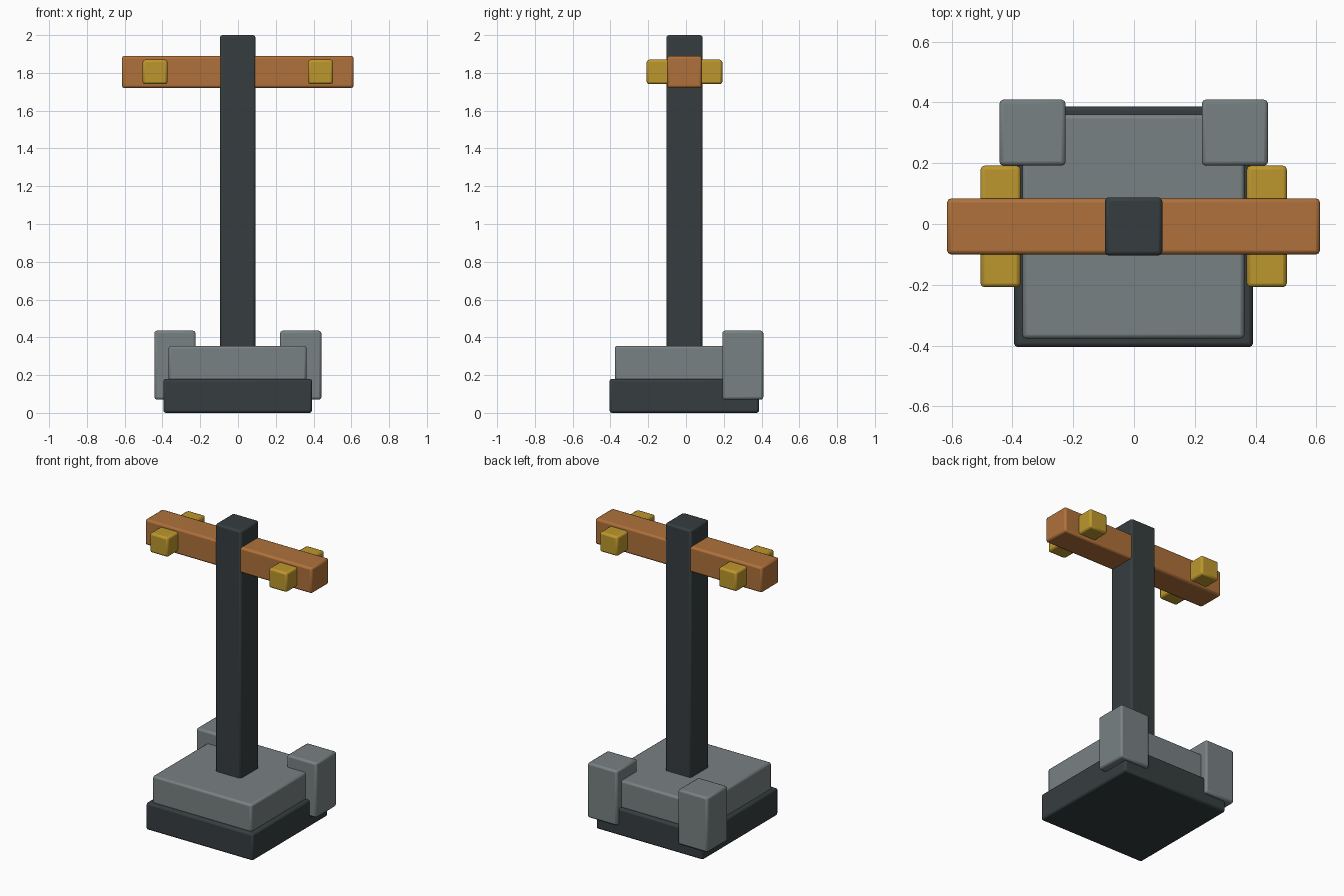
import bpy
import bmesh
import math
from mathutils import Vector

cube = bpy.data.objects.get("Cube")
if cube:
    bpy.data.objects.remove(cube, do_unlink=True)


def material(name, rgb):
    mat = bpy.data.materials.new(name)
    mat.use_nodes = True
    color = (*rgb, 1)
    mat.diffuse_color = color
    mat.node_tree.nodes["Principled BSDF"].inputs["Base Color"].default_value = color
    return mat


dark = material("dark slate", (0.037, 0.048, 0.051))
grey = material("stone grey", (0.19, 0.22, 0.225))
copper = material("copper orange", (0.43, 0.165, 0.043))
gold = material("old gold", (0.51, 0.31, 0.027))


def block(name, mat, low, high, bevel=0.013):
    """Box between two corners, with softly rounded edges."""
    low, high = Vector(low), Vector(high)
    size, centre = high - low, (low + high) / 2
    bm = bmesh.new()
    bmesh.ops.create_cube(bm, size=1)
    bmesh.ops.scale(bm, vec=size, verts=bm.verts)
    mesh = bpy.data.meshes.new(name)
    bm.to_mesh(mesh)
    bm.free()
    obj = bpy.data.objects.new(name, mesh)
    obj.location = centre
    bpy.context.collection.objects.link(obj)
    mesh.materials.append(mat)
    mod = obj.modifiers.new("rounded edges", "BEVEL")
    mod.width = bevel
    mod.segments = 2
    bpy.ops.object.select_all(action="DESELECT")
    obj.select_set(True)
    bpy.context.view_layer.objects.active = obj
    bpy.ops.object.shade_smooth_by_angle(angle=math.radians(50))
    return obj


# Stepped base
block("base_slab", dark, (-0.395, -0.405, 0), (0.392, 0.387, 0.18))
block("plinth", grey, (-0.367, -0.377, 0.15), (0.363, 0.36, 0.355))

# Upright post and crossbeam
block("post", dark, (-0.096, -0.104, 0.3), (0.093, 0.088, 2))
block("crossbeam", copper, (-0.615, -0.1, 1.72), (0.612, 0.084, 1.89))

# Paired rear corner blocks and pegs through the beam
for side, sign in (("left", 1), ("right", -1)):
    x = sign * 0.333 - 0.001
    block(side + "_rear_block", grey, (x - 0.109, 0.192, 0.07), (x + 0.109, 0.409, 0.435))
    x = sign * 0.438 - 0.001
    block(side + "_beam_peg", gold, (x - 0.066, -0.208, 1.74), (x + 0.066, 0.192, 1.87))
